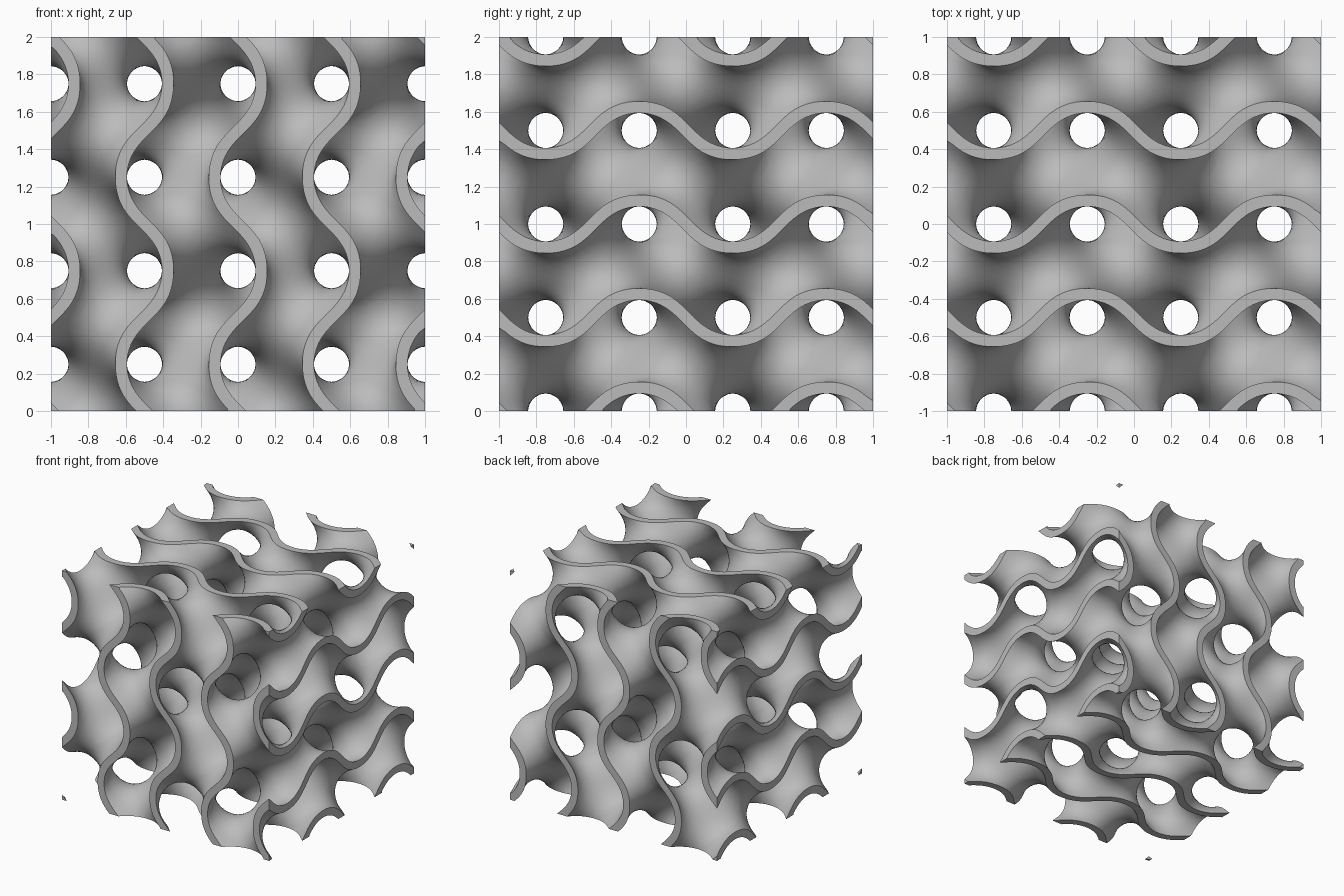
import bpy
from math import sin, cos, pi
from mathutils import Vector
from itertools import product

if "Cube" in bpy.data.objects:
    bpy.data.objects.remove(bpy.data.objects["Cube"])

N = 72                # cells along each side of the block
H = 2.0 / N           # cell size
WALL = 0.275          # half thickness of the wall, as a field level
K = 2 * pi            # one wave per unit


# Gyroid field and its gradient
def field(p):
    x, y, z = p * K
    return sin(x) * cos(y) + sin(y) * cos(z) + sin(z) * cos(x)


def gradient(p):
    x, y, z = p * K
    return K * Vector((cos(x) * cos(y) - sin(z) * sin(x),
                       cos(y) * cos(z) - sin(x) * sin(y),
                       cos(z) * cos(x) - sin(y) * sin(z)))


# Sample the field on a grid of points inside the block
coord = [-1 + (i - 0.5) * H for i in range(N + 2)]
S = [sin(K * c) for c in coord]
C = [cos(K * c) for c in coord]
inner = range(1, N + 1)
level = {(i, j, k): S[i] * C[j] + S[j] * C[k] + S[k] * C[i]
         for i, j, k in product(inner, inner, inner)}
solid = {n for n, g in level.items() if abs(g) < WALL}

corners = list(product((0, 1), repeat=3))
cell_edges = [(a, b) for a in corners for b in corners
              if a < b and sum(abs(u - v) for u, v in zip(a, b)) == 1]


# Place one vertex per surface cell: on the wall skin, the cut face or its rim
def place(cell):
    pinned = [c in (0, N) for c in cell]
    centre = Vector([-1 + c * H for c in cell])
    hits = []
    for a, b in cell_edges:
        na = tuple(c + o for c, o in zip(cell, a))
        nb = tuple(c + o for c, o in zip(cell, b))
        if na in level and nb in level and (na in solid) != (nb in solid):
            ga, gb = abs(level[na]), abs(level[nb])
            f = (WALL - ga) / (gb - ga)
            hits.append(Vector([coord[u] + (coord[v] - coord[u]) * f
                                for u, v in zip(na, nb)]))
    if not hits:
        return centre
    p = sum(hits, Vector()) / len(hits)
    for a in range(3):
        if pinned[a]:
            p[a] = centre[a]
    target = WALL if field(p) > 0 else -WALL
    for _ in range(3):
        d = gradient(p)
        for a in range(3):
            if pinned[a]:
                d[a] = 0
        step = d * ((target - field(p)) / max(d.length_squared, 1))
        if step.length > H:
            step *= H / step.length
        p += step
    return p


# Skin the solid samples with quads
index, verts, faces = {}, [], []


def vertex(cell):
    if cell not in index:
        index[cell] = len(verts)
        p = place(cell)
        verts.append((p.x, p.y, p.z + 1))
    return index[cell]


for n in sorted(solid):
    for axis in range(3):
        u, v = (axis + 1) % 3, (axis + 2) % 3
        for side in (-1, 1):
            near = list(n)
            near[axis] += side
            if tuple(near) in solid:
                continue
            quad = []
            for du, dv in ((-1, -1), (0, -1), (0, 0), (-1, 0)):
                cell = list(n)
                cell[axis] += 0 if side > 0 else -1
                cell[u] += du
                cell[v] += dv
                quad.append(vertex(tuple(cell)))
            faces.append(quad if side > 0 else quad[::-1])

mesh = bpy.data.meshes.new("gyroid_block")
mesh.from_pydata(verts, [], faces)
mesh.update()
block = bpy.data.objects.new("gyroid_block", mesh)
bpy.context.collection.objects.link(block)

# Plain grey material
grey = bpy.data.materials.new("light grey")
grey.use_nodes = True
colour = (0.5, 0.5, 0.5, 1)
grey.diffuse_color = colour
grey.node_tree.nodes["Principled BSDF"].inputs["Base Color"].default_value = colour
mesh.materials.append(grey)

# Smooth walls with crisp cut rims
bpy.ops.object.select_all(action='DESELECT')
block.select_set(True)
bpy.context.view_layer.objects.active = block
bpy.ops.object.shade_smooth_by_angle(angle=0.6)
